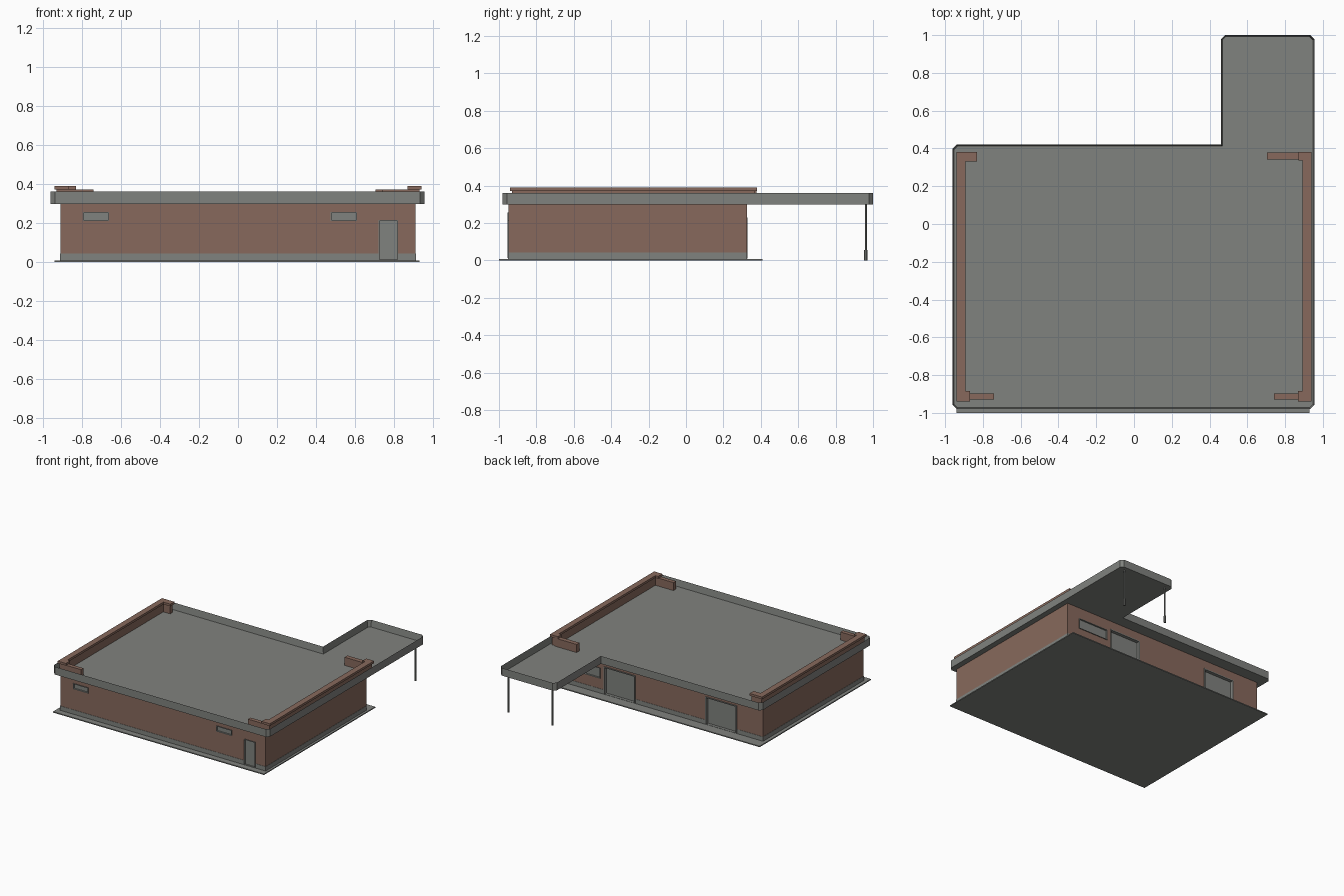
import bpy, bmesh

if "Cube" in bpy.data.objects:
    bpy.data.objects.remove(bpy.data.objects["Cube"])


def material(name, rgb):
    m = bpy.data.materials.new(name)
    m.diffuse_color = (*rgb, 1)
    m.use_nodes = True
    m.node_tree.nodes["Principled BSDF"].inputs["Base Color"].default_value = m.diffuse_color
    return m


GREY = material("concrete grey", (0.216, 0.223, 0.209))
BROWN = material("brick brown", (0.242, 0.141, 0.107))


def finish(name, bm, mat):
    bmesh.ops.recalc_face_normals(bm, faces=bm.faces)
    me = bpy.data.meshes.new(name)
    bm.to_mesh(me)
    bm.free()
    ob = bpy.data.objects.new(name, me)
    bpy.context.collection.objects.link(ob)
    if mat:
        me.materials.append(mat)
    return ob


def prism(name, pts, z0, z1, mat, recess=None):
    """Extruded outline, optionally with a sunken top inside a thin rim."""
    bm = bmesh.new()
    base = bm.faces.new([bm.verts.new((x, y, z0)) for x, y in pts])
    ext = bmesh.ops.extrude_face_region(bm, geom=[base])["geom"]
    top = [f for f in ext if isinstance(f, bmesh.types.BMFace)]
    for v in ext:
        if isinstance(v, bmesh.types.BMVert):
            v.co.z = z1
    if not any(f is base or f == base for f in bm.faces):
        bm.faces.new([v for v in bm.verts if abs(v.co.z - z0) < 1e-6])
    bmesh.ops.recalc_face_normals(bm, faces=bm.faces)
    if recess:
        bmesh.ops.inset_region(bm, faces=top, thickness=recess[0], use_even_offset=True)
        for v in top[0].verts:
            v.co.z = recess[1]
    return finish(name, bm, mat)


def box(name, x0, x1, y0, y1, z0, z1, mat):
    return prism(name, [(x0, y0), (x1, y0), (x1, y1), (x0, y1)], z0, z1, mat)


FRONT, BACK = -0.95, 0.325

# Ground slab, plinth and brick walls
box("ground_slab", -0.94, 0.93, -1.0, 0.41, 0, 0.008, GREY)
plinth = box("plinth", -0.912, 0.912, FRONT - 0.002, BACK + 0.002, 0.004, 0.043, GREY)
walls = box("walls", -0.91, 0.91, FRONT, BACK, 0.03, 0.302, BROWN)

# Openings: name, x range, z range, wall position, outward direction
openings = [
    ("front_window_left", -0.795, -0.66, 0.21, 0.255, FRONT, -1),
    ("front_window_right", 0.475, 0.61, 0.21, 0.255, FRONT, -1),
    ("front_door", 0.72, 0.82, 0.012, 0.215, FRONT, -1),
    ("garage_door_left", -0.68, -0.40, 0.01, 0.23, BACK, 1),
    ("garage_door_right", 0.22, 0.50, 0.01, 0.23, BACK, 1),
    ("back_window", 0.53, 0.80, 0.125, 0.21, BACK, 1),
]
for name, x0, x1, z0, z1, y, d in openings:
    depth = 0.025 if "garage" in name else 0.012
    ya, yb = sorted((y - d * depth, y + d * 0.05))
    cutter = box("cutter", x0, x1, ya, yb, z0, z1, GREY)
    for target in (walls, plinth):
        mod = target.modifiers.new("opening", "BOOLEAN")
        mod.object = cutter
        mod.solver = "EXACT"
        bpy.context.view_layer.objects.active = target
        bpy.ops.object.modifier_apply(modifier=mod.name)
    bpy.data.objects.remove(cutter)
    # Panel at the back of the recess
    pa, pb = sorted((y - d * (depth + 0.002), y - d * (depth - 0.004)))
    box(name + "_panel", x0 - 0.001, x1 + 0.001, pa, pb, z0, z1 + 0.001, GREY)
    # Slim frame around the opening
    w = 0.008 if "garage" in name else 0.004
    fa, fb = sorted((y - d * depth, y + d * 0.005))
    box(name + "_jamb_left", x0, x0 + w, fa, fb, z0, z1, GREY)
    box(name + "_jamb_right", x1 - w, x1, fa, fb, z0, z1, GREY)
    box(name + "_lintel", x0, x1, fa, fb, z1 - w, z1, GREY)
    if "window" in name:
        box(name + "_sill", x0, x1, fa, fb, z0, z0 + w, GREY)

# L-shaped roof tray with clipped corners and thin upstand
L, R, F, B, C, CX, k = -0.96, 0.955, -0.98, 0.42, 1.0, 0.46, 0.022
outline = [(L + k, F), (R - k, F), (R, F + k), (R, C - k), (R - k, C),
           (CX + k, C), (CX, C - k), (CX, B), (L + k, B), (L, B - k), (L, F + k)]
prism("roof_tray", outline, 0.298, 0.36, GREY, recess=(0.008, 0.306))

# Brick parapets along both sides, with caps and corner returns
for side, s in (("left", -1), ("right", 1)):
    def bar(name, a, b, y0, y1, z0, z1):
        x0, x1 = sorted((s * a, s * b))
        box(side + "_" + name, x0, x1, y0, y1, z0, z1, BROWN)
    bar("parapet_wall", 0.90, 0.93, -0.93, 0.37, 0.305, 0.378)
    bar("parapet_cap", 0.892, 0.94, -0.94, 0.38, 0.372, 0.39)
    bar("front_corner_cap", 0.868, 0.895, -0.94, -0.885, 0.372, 0.39)
    bar("front_return", 0.74, 0.90, -0.93, -0.898, 0.305, 0.37)
    if s < 0:
        bar("back_corner_cap", 0.83, 0.895, 0.33, 0.38, 0.372, 0.39)
        bar("back_return", 0.84, 0.90, 0.34, 0.37, 0.305, 0.376)
    else:
        bar("back_corner_cap", 0.87, 0.895, 0.335, 0.38, 0.372, 0.39)
        bar("back_return", 0.705, 0.90, 0.342, 0.378, 0.305, 0.371)

# Canopy posts with thicker feet
for i, x in enumerate((0.51, 0.90)):
    for part, r, z0, z1 in (("shaft", 0.006, 0.04, 0.30), ("foot", 0.009, 0, 0.055)):
        bm = bmesh.new()
        bmesh.ops.create_cone(bm, cap_ends=True, segments=8, radius1=r, radius2=r, depth=z1 - z0)
        bmesh.ops.translate(bm, verts=bm.verts, vec=(x, 0.962, (z0 + z1) / 2))
        finish(f"canopy_post_{part}_{i + 1}", bm, GREY)
